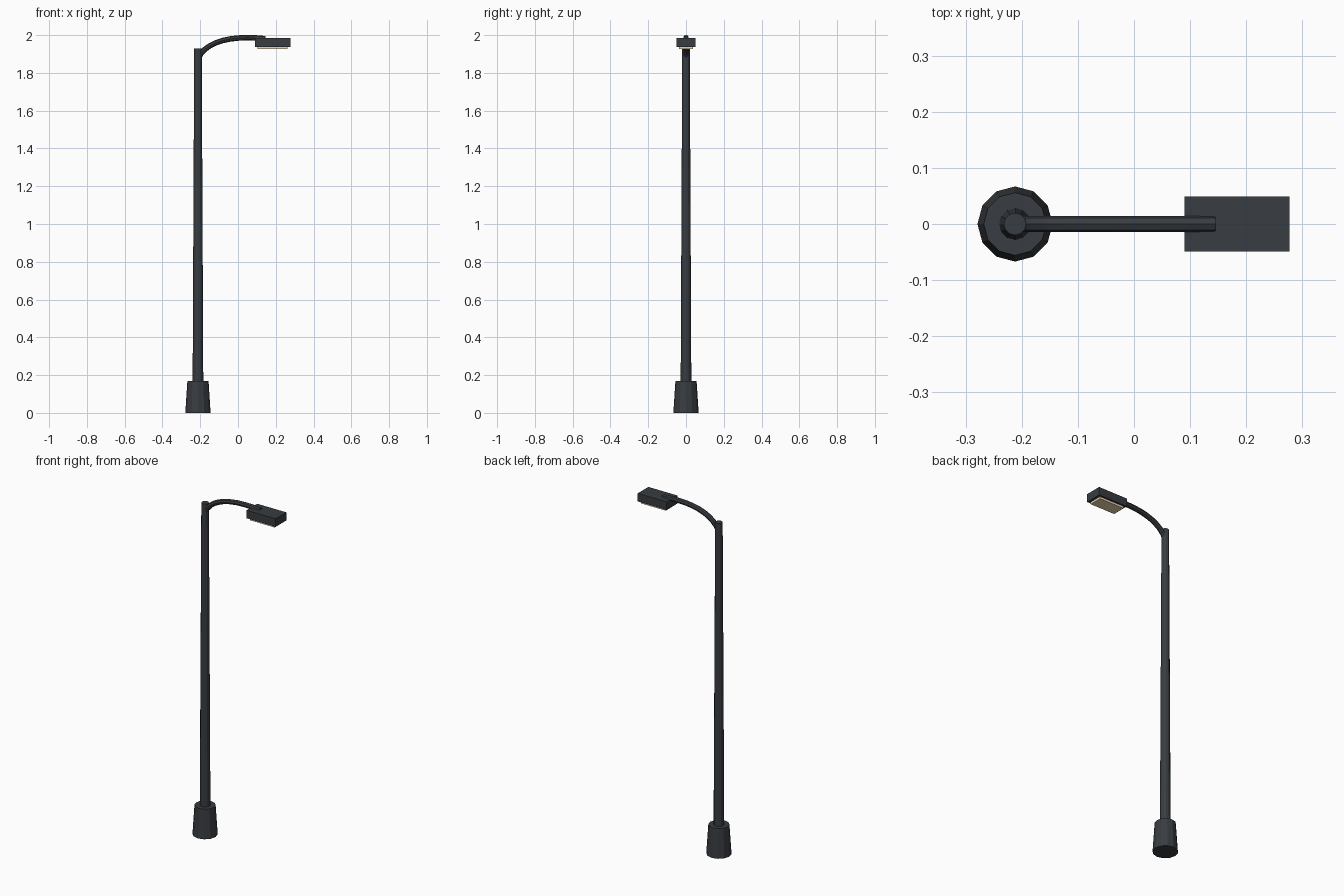
import bpy
from mathutils import Vector

if "Cube" in bpy.data.objects:
    bpy.data.objects.remove(bpy.data.objects["Cube"])

POLE_X = -0.212


def material(name, rgb):
    m = bpy.data.materials.new(name)
    m.diffuse_color = (*rgb, 1)
    m.use_nodes = True
    m.node_tree.nodes["Principled BSDF"].inputs["Base Color"].default_value = m.diffuse_color
    return m


metal = material("dark_metal", (0.04, 0.045, 0.052))
glow = material("warm_lens", (0.85, 0.7, 0.45))


def cone(name, r1, r2, z1, z2, sides):
    bpy.ops.mesh.primitive_cone_add(vertices=sides, radius1=r1, radius2=r2, depth=z2 - z1,
                                    location=(POLE_X, 0, (z1 + z2) / 2))
    ob = bpy.context.object
    ob.name = name
    ob.data.materials.append(metal)


def box(name, lo, hi, mat):
    lo, hi = Vector(lo), Vector(hi)
    bpy.ops.mesh.primitive_cube_add(size=1, location=(lo + hi) / 2)
    ob = bpy.context.object
    ob.name = name
    ob.scale = hi - lo
    bpy.ops.object.transform_apply(location=False, rotation=False, scale=True)
    ob.data.materials.append(mat)


# Tapered footing and pole
cone("base", 0.067, 0.056, 0, 0.17, 12)
cone("pole", 0.029, 0.02, 0.01, 1.93, 12)

# Curved arm from the pole top out to the lamp head
curve = bpy.data.curves.new("arm", 'CURVE')
curve.dimensions = '3D'
curve.bevel_depth = 0.0145
curve.bevel_resolution = 2
curve.use_fill_caps = True
curve.resolution_u = 10
spline = curve.splines.new('BEZIER')
spline.bezier_points.add(1)
start, end = spline.bezier_points
for p in (start, end):
    p.handle_left_type = p.handle_right_type = 'FREE'
start.co = start.handle_left = (POLE_X, 0, 1.875)
start.handle_right = (-0.17, 0, 1.97)
end.handle_left = (-0.03, 0, 2.0)
end.co = end.handle_right = (0.145, 0, 1.981)
spline.use_smooth = False
curve.materials.append(metal)
arm = bpy.data.objects.new("arm", curve)
bpy.context.collection.objects.link(arm)
bpy.ops.object.select_all(action='DESELECT')
arm.select_set(True)
bpy.context.view_layer.objects.active = arm
bpy.ops.object.convert(target='MESH')

# Lamp housing with the light panel beneath
box("lamp_head", (0.09, -0.049, 1.938), (0.277, 0.049, 1.985), metal)
box("light_panel", (0.104, -0.038, 1.926), (0.262, 0.038, 1.942), glow)
